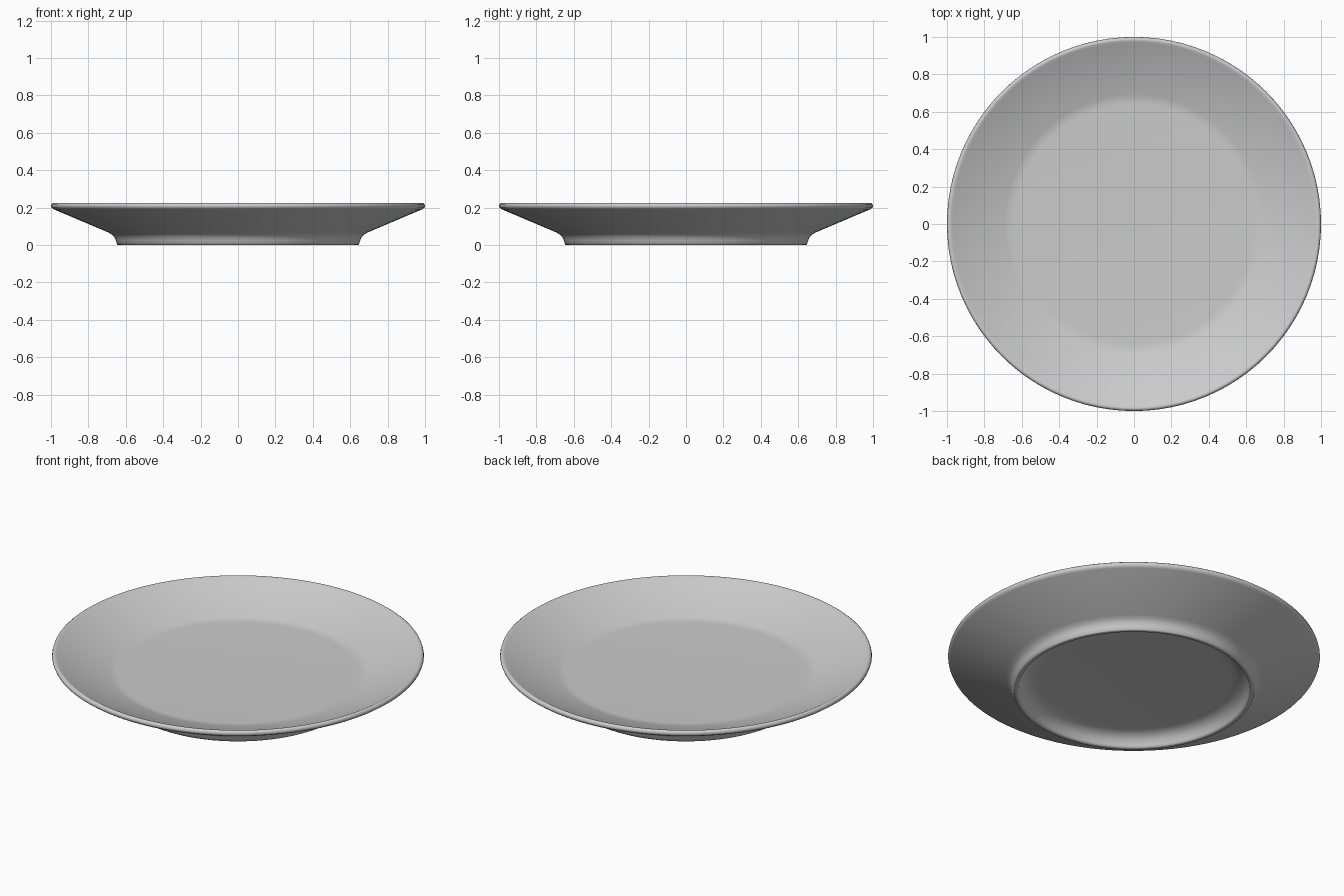
import bpy, bmesh, math

if "Cube" in bpy.data.objects:
    bpy.data.objects.remove(bpy.data.objects["Cube"])

# Half cross-section (radius, height): underside centre, foot, rim, top centre
PROFILE = [
    (0, 0.07), (0.51, 0.07), (0.55, 0.067), (0.582, 0.056), (0.605, 0.035), (0.618, 0.012),
    (0.623, 0.002), (0.629, 0), (0.642, 0), (0.647, 0.003),          # foot ring
    (0.652, 0.022), (0.661, 0.042), (0.674, 0.056), (0.695, 0.068),  # flare
    (0.985, 0.191), (0.996, 0.199), (1.0, 0.209), (0.997, 0.219),    # outer slope and rim
    (0.989, 0.225), (0.98, 0.224), (0.968, 0.217),
    (0.69, 0.116), (0.665, 0.11), (0.64, 0.109), (0, 0.109),         # inner slope and floor
]

# Plate: revolve the cross-section
bm = bmesh.new()
verts = [bm.verts.new((r, 0, z)) for r, z in PROFILE]
edges = [bm.edges.new(pair) for pair in zip(verts, verts[1:])]
bmesh.ops.spin(bm, geom=verts + edges, cent=(0, 0, 0), axis=(0, 0, 1),
               angle=2 * math.pi, steps=96)
bmesh.ops.remove_doubles(bm, verts=bm.verts, dist=0.0001)
bmesh.ops.recalc_face_normals(bm, faces=bm.faces)
mesh = bpy.data.meshes.new("plate")
bm.to_mesh(mesh)
bm.free()
plate = bpy.data.objects.new("plate", mesh)
bpy.context.collection.objects.link(plate)

# Grey ceramic
grey = bpy.data.materials.new("grey ceramic")
grey.diffuse_color = (0.6, 0.6, 0.6, 1)
grey.use_nodes = True
grey.node_tree.nodes["Principled BSDF"].inputs["Base Color"].default_value = grey.diffuse_color
mesh.materials.append(grey)

# Smooth shading
bpy.context.view_layer.objects.active = plate
plate.select_set(True)
bpy.ops.object.shade_smooth_by_angle(angle=math.radians(50))
